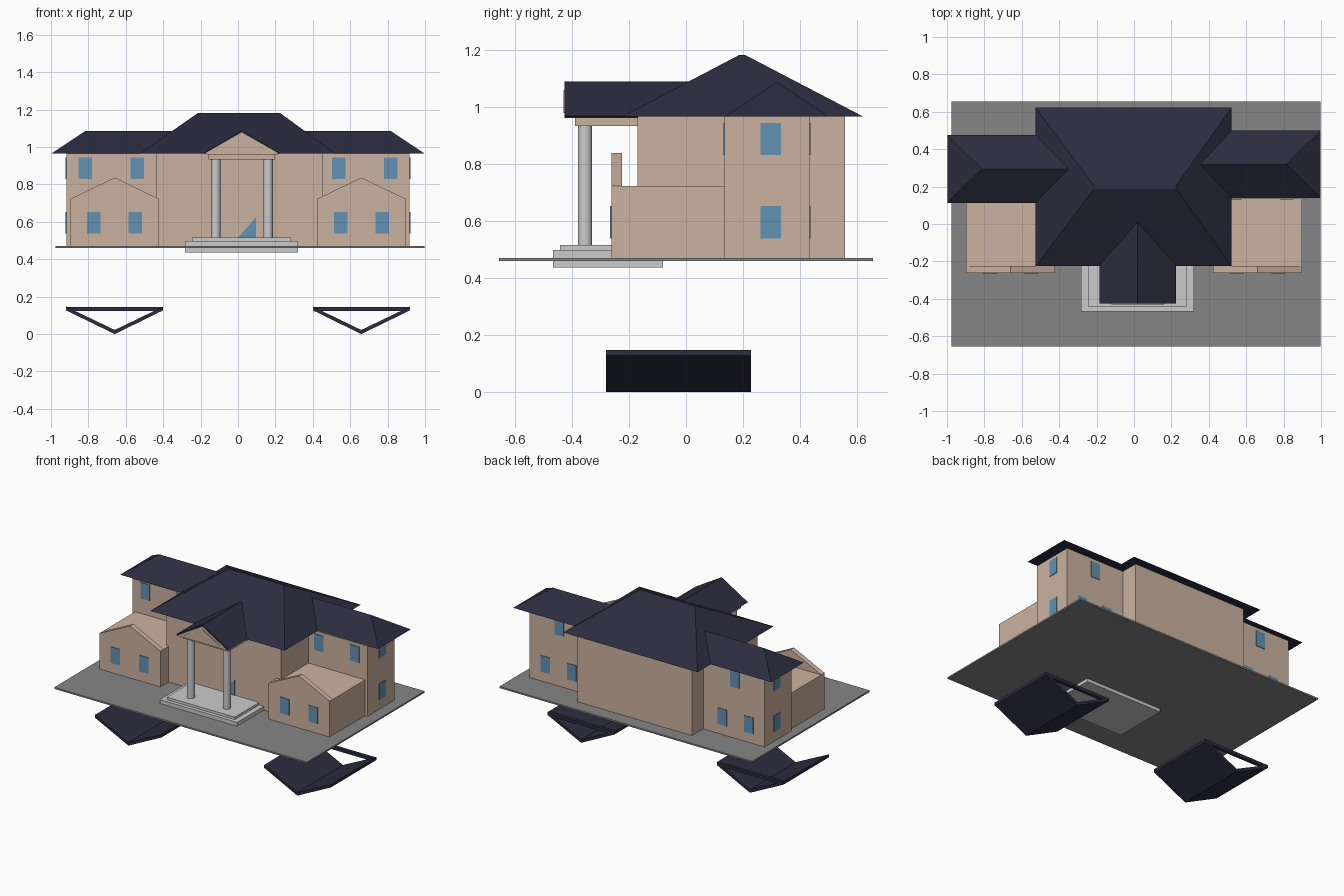
import bpy, bmesh, math

if "Cube" in bpy.data.objects:
    bpy.data.objects.remove(bpy.data.objects["Cube"])


def material(name, color):
    m = bpy.data.materials.new(name)
    m.diffuse_color = (*color, 1)
    m.use_nodes = True
    m.node_tree.nodes["Principled BSDF"].inputs["Base Color"].default_value = m.diffuse_color
    return m


WALL = material("wall_beige", (0.60, 0.45, 0.35))
ROOF = material("roof_slate", (0.025, 0.025, 0.05))
GLASS = material("glass_blue", (0.12, 0.29, 0.45))
PAVING = material("paving_grey", (0.24, 0.24, 0.24))


def hull(name, points, mat=None):
    """Flat-faced convex solid around a few corner points."""
    bm = bmesh.new()
    for p in points:
        bm.verts.new(p)
    bmesh.ops.convex_hull(bm, input=bm.verts)
    bmesh.ops.dissolve_limit(bm, angle_limit=0.01, verts=bm.verts, edges=bm.edges)
    bmesh.ops.recalc_face_normals(bm, faces=bm.faces)
    me = bpy.data.meshes.new(name)
    bm.to_mesh(me)
    bm.free()
    ob = bpy.data.objects.new(name, me)
    bpy.context.collection.objects.link(ob)
    if mat:
        me.materials.append(mat)
    return ob


def box(name, x, y, z, mat=None):
    return hull(name, [(a, b, c) for a in x for b in y for c in z], mat)


def prism(name, profile, y, mat=None):
    """Convex x-z profile extruded along y."""
    return hull(name, [(px, b, pz) for b in y for px, pz in profile], mat)


# Ground slab and entrance steps
box("ground_slab", (-0.975, 0.997), (-0.655, 0.655), (0.459, 0.47), PAVING)
box("lower_step", (-0.283, 0.32), (-0.467, -0.08), (0.436, 0.497))
box("upper_step", (-0.245, 0.284), (-0.442, -0.10), (0.49, 0.515))

# Centre block with hipped roof
EAVE = 0.965
box("centre_walls", (-0.438, 0.455), (-0.17, 0.558), (0.465, EAVE), WALL)
hull("centre_roof",
     [(x, y, EAVE) for x in (-0.526, 0.522) for y in (-0.225, 0.622)] +
     [(x, y, 1.182) for x in (-0.214, 0.225) for y in (0.188, 0.206)], ROOF)

# Side wings, their roofs and their windows
WIN_LOW, WIN_HIGH = (0.538, 0.652), (0.83, 0.943)
WING_Y = (0.135, 0.433)


def window(name, face, u, v, z, axis="y"):
    across = (u - 0.036, u + 0.036)
    depth = (face - 0.004, face + 0.004)
    if axis == "y":
        box(name, across, depth, z, GLASS)
    else:
        box(name, depth, (v - 0.036, v + 0.036), z, GLASS)


for side, s, roof_y in (("left", -1, (0.112, 0.476)), ("right", 1, (0.138, 0.50))):
    mid = sum(roof_y) / 2
    box(side + "_wing_walls", (s * 0.917, s * 0.42), WING_Y, (0.465, EAVE), WALL)
    hull(side + "_wing_roof",
         [(s * x, y, EAVE) for x in (0.998, 0.48) for y in roof_y] +
         [(s * x, mid, 1.087) for x in (0.815, 0.347)], ROOF)
    for u in (0.538, 0.817):
        window(side + "_wing_front_window", WING_Y[0], s * u, 0, WIN_HIGH)
    for u in (0.587, 0.793):
        window(side + "_wing_back_window", WING_Y[1], s * u, 0, WIN_LOW)
    window(side + "_wing_back_window", WING_Y[1], s * 0.685, 0, WIN_HIGH)
    for z in (WIN_LOW, WIN_HIGH):
        window(side + "_wing_side_window", s * 0.917, 0, 0.297, z, "x")

    # Low front annex: flat-topped box with a gable parapet
    a, b, m = s * 0.898, s * 0.422, s * 0.659
    box(side + "_annex_walls", (a, b), (-0.262, 0.14), (0.465, 0.722), WALL)
    prism(side + "_annex_gable", [(a, 0.722), (b, 0.722), (m, 0.837)],
          (-0.262, -0.225), WALL)
    for u in (0.549, 0.772):
        window(side + "_annex_window", -0.262, s * u, 0, WIN_LOW)

    # Loose upturned roof below the ground: two sloped panels and an end bar
    for e in (0.92, 0.40):
        prism(side + "_upturned_roof_panel",
              [(s * e, 0.127), (s * e, 0.147), (m, 0.022), (m, 0.0)],
              (-0.28, 0.228), ROOF)
    prism(side + "_upturned_roof_bar",
          [(s * 0.92, 0.145), (s * 0.40, 0.145), (s * 0.44, 0.123), (s * 0.88, 0.123)],
          (0.205, 0.228), ROOF)

# Portico: columns, entablature, pediment and gable roof
for cx in (-0.119, 0.161):
    bpy.ops.mesh.primitive_cylinder_add(vertices=32, radius=0.025, depth=0.42,
                                        location=(cx, -0.354, 0.723))
    bpy.context.object.name = "portico_column"
    bpy.ops.object.shade_smooth_by_angle(angle=math.radians(40))
CX = 0.02
box("entablature", (-0.157, 0.197), (-0.39, -0.165), (0.933, 0.965), WALL)
prism("pediment", [(CX - 0.19, 0.96), (CX + 0.19, 0.96), (CX + 0.19, 0.97),
                   (CX, 1.078), (CX - 0.19, 0.97)], (-0.426, -0.15), WALL)
prism("pediment_panel", [(CX - 0.14, 0.978), (CX + 0.14, 0.978), (CX, 1.058)],
      (-0.43, -0.42), WALL)
for s in (-1, 1):
    prism("portico_roof_slope",
          [(CX, 1.075), (CX, 1.089), (CX + s * 0.205, 0.967), (CX + s * 0.195, 0.962)],
          (-0.426, 0.01), ROOF)

# Entrance glazing, a triangular pane on the front wall
prism("entrance_pane", [(-0.04, 0.47), (0.096, 0.47), (0.096, 0.625)],
      (-0.174, -0.166), GLASS)
